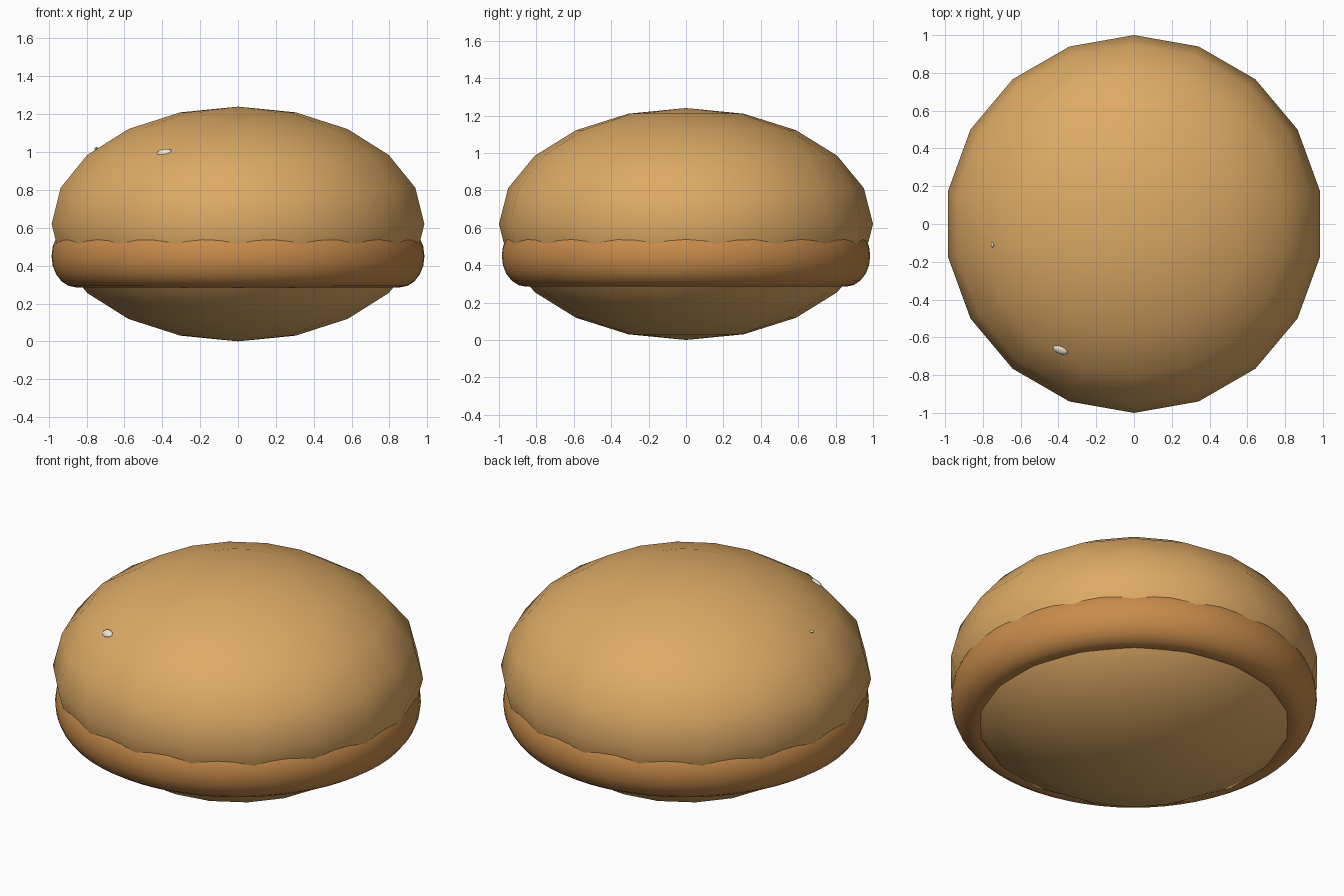
import bpy
from math import sin, cos, pi, radians
from mathutils import Matrix, Vector

if "Cube" in bpy.data.objects:
    bpy.data.objects.remove(bpy.data.objects["Cube"])


def material(name, rgb):
    m = bpy.data.materials.new(name)
    m.diffuse_color = (*rgb, 1)
    m.use_nodes = True
    m.node_tree.nodes["Principled BSDF"].inputs["Base Color"].default_value = m.diffuse_color
    return m


def finish(name, mat):
    ob = bpy.context.object
    ob.name = name
    ob.data.name = name
    ob.data.materials.append(mat)
    ob.data.shade_smooth()
    return ob


bun_mat = material("bun_crust", (0.72, 0.40, 0.13))
rim_mat = material("rim_crust", (0.58, 0.26, 0.07))
seed_mat = material("seed", (0.85, 0.80, 0.68))

HALF_H = 0.62

# Bun body: squashed 18-sided sphere with a corner on the y axis
bpy.ops.mesh.primitive_uv_sphere_add(segments=18, ring_count=10, radius=1)
bun = finish("bun", bun_mat)
v = max(bun.data.vertices, key=lambda p: p.co.x ** 2 + p.co.y ** 2).co
turn = Vector((0, 1)).angle_signed(Vector((v.x, v.y)))
bun.data.transform(Matrix.Translation((0, 0, HALF_H))
                   @ Matrix.Diagonal((1, 1, HALF_H, 1))
                   @ Matrix.Rotation(turn, 4, 'Z'))

# Puffy rim around the lower half
bpy.ops.mesh.primitive_torus_add(major_radius=0.855, minor_radius=0.13,
                                 major_segments=64, minor_segments=20)
rim = finish("rim", rim_mat)
rim.data.transform(Matrix.Translation((0, 0, 0.45))
                   @ Matrix.Diagonal((1, 1, 0.165 / 0.13, 1)))


# Sesame seeds lying in the crust
def seed(name, pos, direction, radii):
    p = Vector(pos)
    n = Vector((p.x, p.y, (p.z - HALF_H) / HALF_H ** 2)).normalized()
    d = Vector(direction)
    along = (d - n * d.dot(n)).normalized()
    across = n.cross(along)
    bpy.ops.mesh.primitive_uv_sphere_add(segments=12, ring_count=8, radius=1)
    ob = finish(name, seed_mat)
    frame = Matrix((along, across, n)).transposed().to_4x4()
    ob.data.transform(Matrix.Translation(p) @ frame
                      @ Matrix.Diagonal((*radii, 1)))


seed("seed_front", (-0.39, -0.668, 0.999), (0.95, -0.27, 0), (0.042, 0.024, 0.014))
seed("seed_side", (-0.75, -0.11, 1.02), (0, 1, 0), (0.014, 0.009, 0.006))
